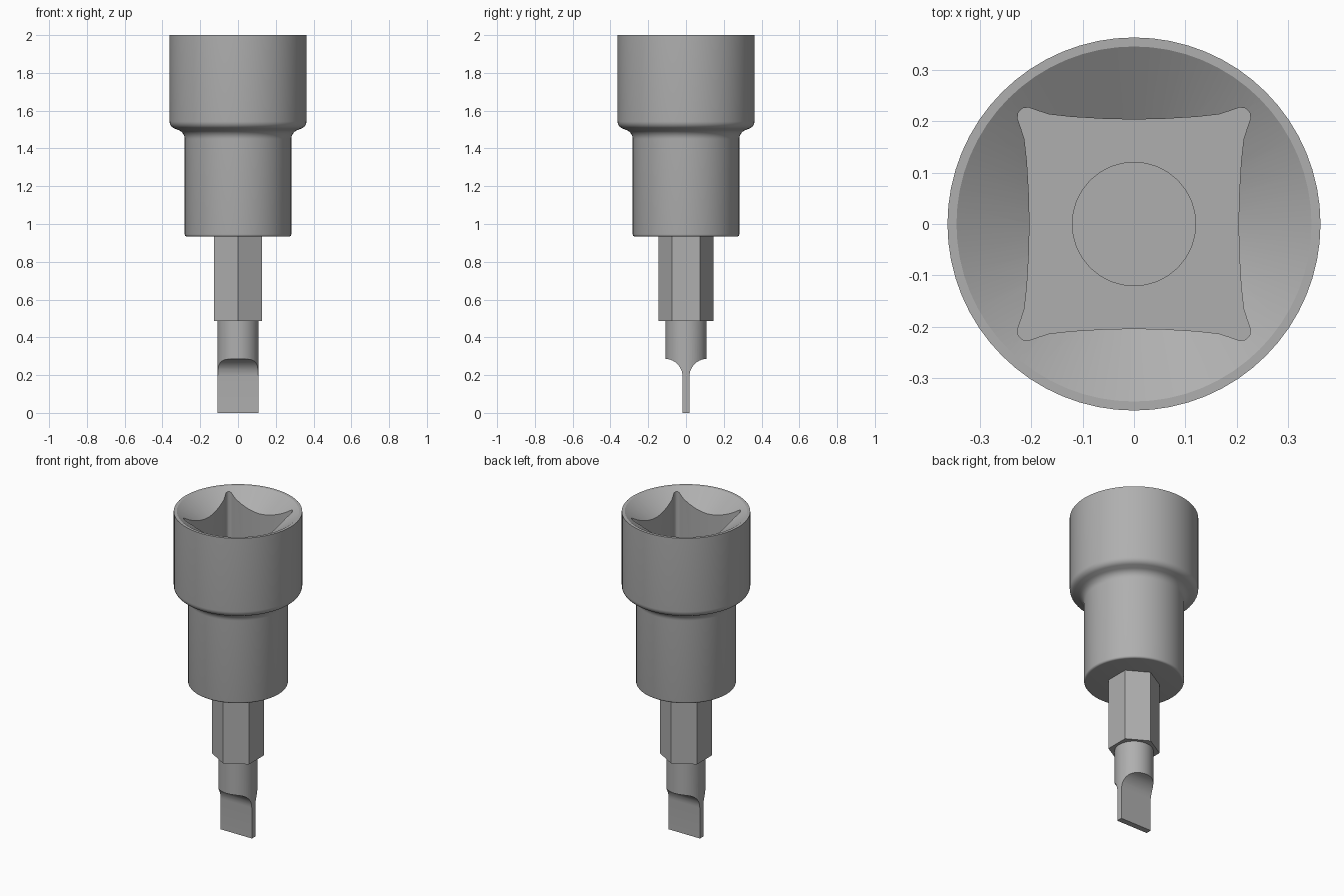
import bpy, bmesh, math

if "Cube" in bpy.data.objects:
    bpy.data.objects.remove(bpy.data.objects["Cube"])

steel = bpy.data.materials.new("dark_steel")
steel.diffuse_color = (0.43, 0.43, 0.43, 1)
steel.use_nodes = True
steel.node_tree.nodes["Principled BSDF"].inputs["Base Color"].default_value = steel.diffuse_color


def obj_from_bmesh(name, bm):
    bmesh.ops.recalc_face_normals(bm, faces=bm.faces)
    mesh = bpy.data.meshes.new(name)
    bm.to_mesh(mesh)
    bm.free()
    mesh.materials.append(steel)
    ob = bpy.data.objects.new(name, mesh)
    bpy.context.collection.objects.link(ob)
    return ob


def lathe(name, profile, n):
    """Revolve (radius, z) points; first and last points lie on the axis."""
    bm = bmesh.new()
    vs = [bm.verts.new((r, 0, z)) for r, z in profile]
    edges = [bm.edges.new(p) for p in zip(vs, vs[1:])]
    bmesh.ops.spin(bm, geom=vs + edges, cent=(0, 0, 0), axis=(0, 0, 1),
                   angle=2 * math.pi, steps=n, use_merge=True)
    bmesh.ops.remove_doubles(bm, verts=bm.verts, dist=1e-5)
    return obj_from_bmesh(name, bm)


def prism(name, bottom, offset):
    """Extrude a closed 3D outline by an offset vector."""
    bm = bmesh.new()
    face = bm.faces.new([bm.verts.new(p) for p in bottom])
    ext = bmesh.ops.extrude_face_region(bm, geom=[face], use_keep_orig=True)
    top = [g for g in ext["geom"] if isinstance(g, bmesh.types.BMVert)]
    bmesh.ops.translate(bm, verts=top, vec=offset)
    return obj_from_bmesh(name, bm)


def ring(r, z, n, start=0.0):
    return [(r * math.cos(start + 2 * math.pi * i / n),
             r * math.sin(start + 2 * math.pi * i / n), z) for i in range(n)]


def arc(cx, cz, r, a0, a1, n=6):
    return [(cx + r * math.cos(math.radians(a0 + (a1 - a0) * i / n)),
             cz + r * math.sin(math.radians(a0 + (a1 - a0) * i / n))) for i in range(n + 1)]


def boolean(ob, cutter, operation):
    bpy.context.view_layer.objects.active = ob
    mod = ob.modifiers.new("cut", 'BOOLEAN')
    mod.operation, mod.object, mod.solver = operation, cutter, 'EXACT'
    bpy.ops.object.modifier_apply(modifier=mod.name)
    bpy.data.objects.remove(cutter)


def smooth(ob):
    bpy.ops.object.select_all(action='DESELECT')
    ob.select_set(True)
    bpy.context.view_layer.objects.active = ob
    bpy.ops.object.shade_smooth_by_angle(angle=math.radians(25))


# Socket body: stepped sleeve with a conical mouth
slope = 0.65
profile = [(0, 0.933)]
profile += arc(0.270, 0.945, 0.012, -90, 0, 4)
profile += arc(0.332, 1.450, 0.05, 180, 112)
profile += arc(0.3225, 1.543, 0.04, -68, 0)
profile += [(0.3625, 2.0), (0.345, 2.0), (0, 2.0 - 0.345 * slope)]
socket = lathe("socket_body", profile, 64)

# Square drive recess with bowed walls and rounded relief corners
half = [(0.203, 0), (0.2045, 0.06), (0.208, 0.12), (0.213, 0.165),
        (0.220, 0.187), (0.2265, 0.205), (0.225, 0.216)]
corner = half + [(0.221, 0.221)] + [(y, x) for x, y in reversed(half[1:])]
outline = []
for k in range(4):
    c, s = round(math.cos(k * math.pi / 2)), round(math.sin(k * math.pi / 2))
    outline += [(c * x - s * y, s * x + c * y, 1.5) for x, y in corner]
boolean(socket, prism("drive_cutter", outline, (0, 0, 0.7)), 'DIFFERENCE')

# Drilled hole in the recess floor
boolean(socket, prism("drill_cutter", ring(0.12, 1.35, 32), (0, 0, 0.25)), 'DIFFERENCE')
smooth(socket)

# Hexagonal shank, corners towards front and back
prism("hex_shank", ring(0.146, 0.487, 6, math.pi / 2), (0, 0, 0.46))

# Round shank cut down to a flat blade with hollow-ground shoulders
tip = prism("blade_tip", ring(0.109, 0, 48), (0, 0, 0.5))
right = [(0.018, -0.1)] + arc(0.112, 0.192, 0.094, 180, 90, 10) + [(0.2, 0.286), (0.2, 0.6)]
side = right + [(-y, z) for y, z in reversed(right)]
boolean(tip, prism("blade_cutter", [(-0.2, y, z) for y, z in side], (0.4, 0, 0)), 'INTERSECT')
smooth(tip)
